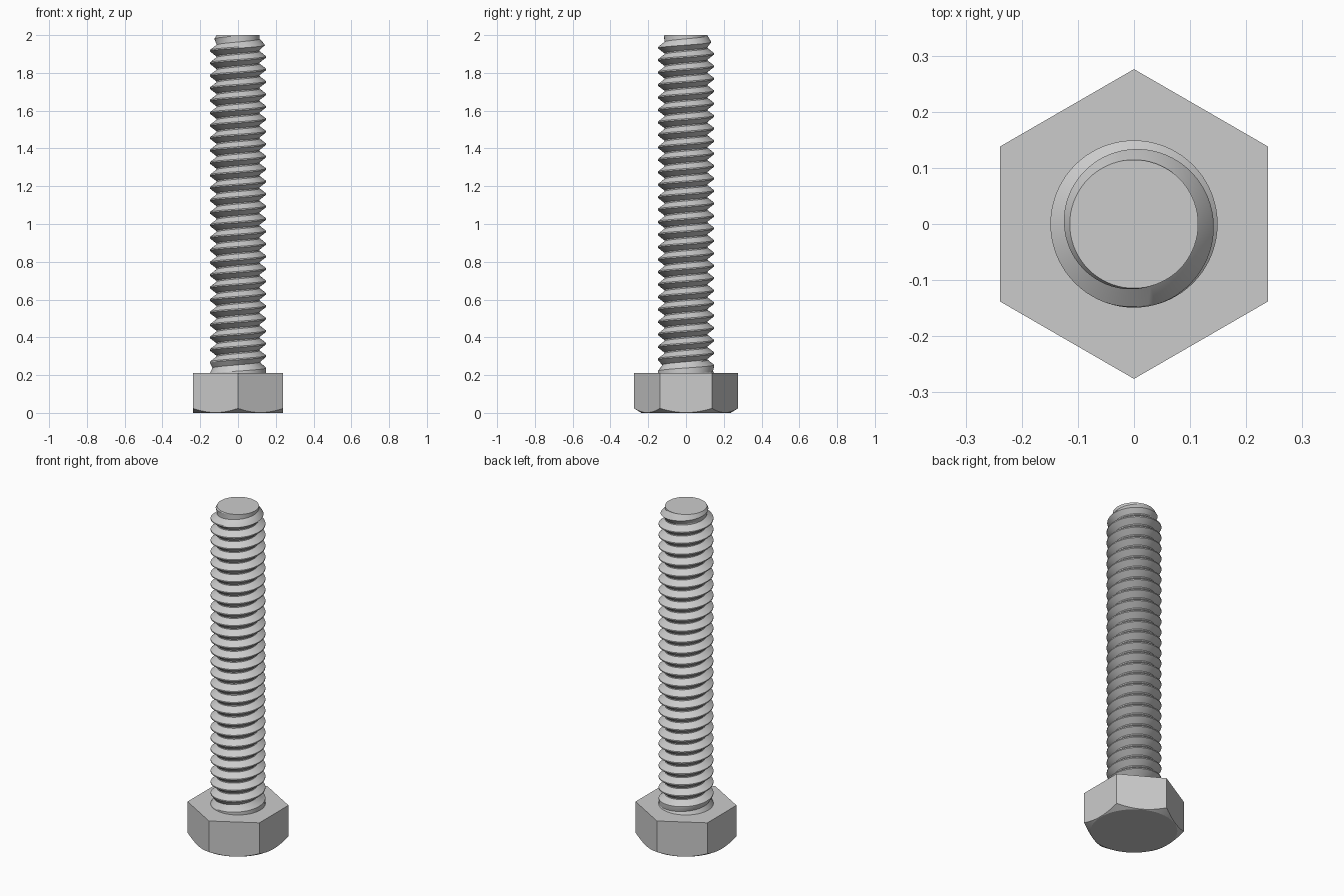
import bpy, bmesh
from math import sin, cos, pi, radians

if "Cube" in bpy.data.objects:
    bpy.data.objects.remove(bpy.data.objects["Cube"], do_unlink=True)

TOP, HEAD_TOP = 2.0, 0.21
MAJOR, MINOR, PITCH = 0.149, 0.1145, 0.066
FLAT, CHAMFER = 0.239, 0.236

steel = bpy.data.materials.new("steel_grey")
steel.use_nodes = True
colour = (0.6, 0.6, 0.6, 1)
steel.diffuse_color = colour
steel.node_tree.nodes["Principled BSDF"].inputs["Base Color"].default_value = colour


def polar(r, angle, z):
    return (r * cos(angle), r * sin(angle), z)


def skin(name, columns):
    """Bridge neighbouring columns of points, weld, and cap the open ends."""
    bm = bmesh.new()
    grid = [[bm.verts.new(p) for p in col] for col in columns]
    for a, b in zip(grid, grid[1:]):
        for j in range(len(a) - 1):
            bm.faces.new((a[j], b[j], b[j + 1], a[j + 1]))
    bmesh.ops.remove_doubles(bm, verts=bm.verts, dist=1e-5)
    # drop the leftover seam flaps that folded flat onto the end rims
    bmesh.ops.dissolve_degenerate(bm, edges=bm.edges, dist=1e-6)
    rim = [e for e in bm.edges if e.is_boundary]
    bmesh.ops.holes_fill(bm, edges=rim, sides=0)
    bmesh.ops.recalc_face_normals(bm, faces=bm.faces)
    mesh = bpy.data.meshes.new(name)
    bm.to_mesh(mesh)
    bm.free()
    mesh.materials.append(steel)
    obj = bpy.data.objects.new(name, mesh)
    bpy.context.collection.objects.link(obj)
    bpy.ops.object.select_all(action="DESELECT")
    obj.select_set(True)
    bpy.context.view_layer.objects.active = obj
    bpy.ops.object.shade_smooth_by_angle(angle=radians(25))
    return obj


# Hexagonal head with a conical chamfer under its corners
def head_column(i, per_side=12):
    angle = 2 * pi * i / (6 * per_side)
    off_centre = (angle + pi / 6) % (pi / 3) - pi / 6
    r = FLAT / cos(off_centre)
    lift = (r - CHAMFER) * 0.6
    return [polar(CHAMFER, angle, 0), polar(r, angle, lift), polar(r, angle, HEAD_TOP)]


skin("hex_head", [head_column(i) for i in range(6 * 12 + 1)])


# Right-handed thread, fading out over one turn at the tip and at the head
def thread_column(phase):
    angle = 2 * pi * phase - pi / 2
    slope = (MAJOR - MINOR) / PITCH
    points = []
    for turn in range(-29, 2):
        for offset, is_crest in ((-0.05, True), (0.05, True), (0.45, False), (0.55, False)):
            z = TOP + PITCH * (phase + turn + offset)
            z = min(TOP, max(HEAD_TOP, z))
            if is_crest:
                r = min(MAJOR, MINOR + (TOP - z) * slope)
            else:
                r = max(MINOR, MAJOR - (z - HEAD_TOP) * slope)
            points.append(polar(r, angle, z))
    return points


STEPS = 72
skin("threaded_shank", [thread_column(s / STEPS) for s in range(STEPS + 1)])
